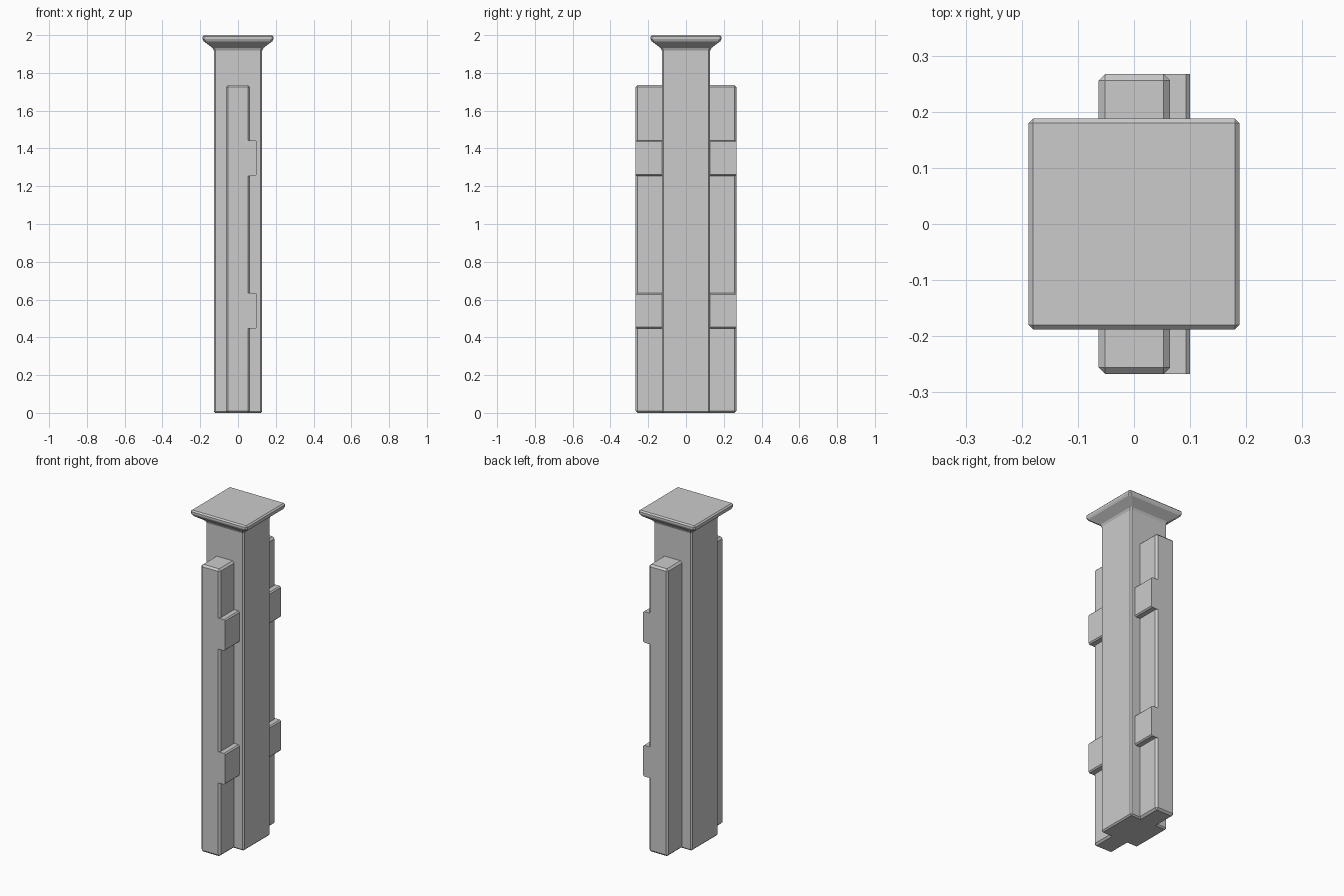
import bpy, bmesh

if "Cube" in bpy.data.objects:
    bpy.data.objects.remove(bpy.data.objects["Cube"])


def finish(name, bm, bevel=0.0):
    bmesh.ops.recalc_face_normals(bm, faces=bm.faces)
    mesh = bpy.data.meshes.new(name)
    bm.to_mesh(mesh)
    bm.free()
    obj = bpy.data.objects.new(name, mesh)
    bpy.context.collection.objects.link(obj)
    if bevel:
        mod = obj.modifiers.new("chamfer", 'BEVEL')
        mod.width = bevel
        mod.segments = 1
        mod.limit_method = 'ANGLE'
    return obj


def box(name, x0, x1, y0, y1, z0, z1, bevel):
    bm = bmesh.new()
    bmesh.ops.create_cube(bm, size=1)
    for v in bm.verts:
        v.co = (x1 if v.co.x > 0 else x0,
                y1 if v.co.y > 0 else y0,
                z1 if v.co.z > 0 else z0)
    return finish(name, bm, bevel)


def extrude_xz(name, profile, y0, y1):
    bm = bmesh.new()
    ends = [[bm.verts.new((x, y, z)) for x, z in profile] for y in (y0, y1)]
    n = len(profile)
    for ring in ends:
        bm.faces.new(ring)
    for i in range(n):
        j = (i + 1) % n
        bm.faces.new((ends[0][i], ends[0][j], ends[1][j], ends[1][i]))
    return finish(name, bm)


# Square post flaring out into its flat cap
bm = bmesh.new()
rings = []
for z, h in ((0, 0.128), (1.927, 0.128), (1.972, 0.188), (2.0, 0.188)):
    rings.append([bm.verts.new((sx * h, sy * h, z))
                  for sx, sy in ((-1, -1), (1, -1), (1, 1), (-1, 1))])
for a, b in zip(rings, rings[1:]):
    for i in range(4):
        j = (i + 1) % 4
        bm.faces.new((a[i], a[j], b[j], b[i]))
bm.faces.new(rings[0])
bm.faces.new(rings[-1])
finish("post_with_cap", bm, 0.008)

# Front and back rails, each with two side tabs
for side, s in (("front", -1), ("back", 1)):
    y0, y1 = sorted((s * 0.10, s * 0.267))
    box(side + "_rail", -0.063, 0.064, y0, y1, 0, 1.735, 0.011)
    for level, z0, z1 in (("lower", 0.447, 0.635), ("upper", 1.255, 1.443)):
        c = 0.007
        profile = [(0.053, z0), (0.1 - c, z0), (0.1, z0 + c),
                   (0.1, z1 - c), (0.1 - c, z1), (0.053, z1)]
        extrude_xz(f"{side}_{level}_tab", profile, y0, y1)
